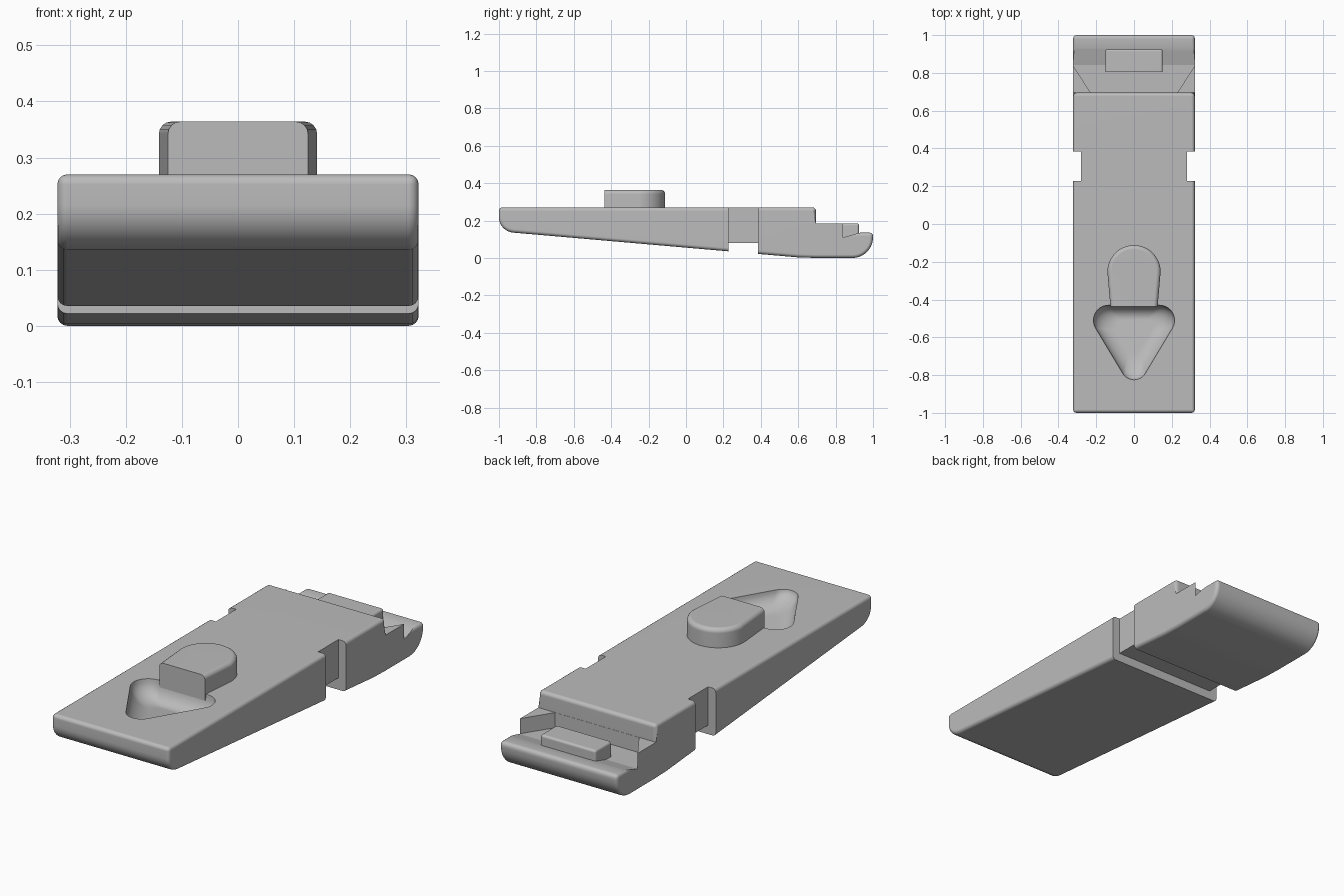
import bpy, bmesh, math
from mathutils import Vector

if "Cube" in bpy.data.objects:
    bpy.data.objects.remove(bpy.data.objects["Cube"], do_unlink=True)

HALF = 0.322   # half width of the body
TOP = 0.27     # height of the deck

grey = bpy.data.materials.new("plain grey")
grey.use_nodes = True
grey.diffuse_color = (0.5, 0.5, 0.5, 1)
grey.node_tree.nodes["Principled BSDF"].inputs["Base Color"].default_value = (0.5, 0.5, 0.5, 1)


def loft(name, rings, bevel=0.0, rule=None):
    """Closed solid through rings of points; convex sharp edges passing the rule are rounded."""
    bm = bmesh.new()
    loops = [[bm.verts.new(p) for p in ring] for ring in rings]
    bm.faces.new(loops[0])
    bm.faces.new(loops[-1])
    n = len(loops[0])
    for a, b in zip(loops, loops[1:]):
        for i in range(n):
            j = (i + 1) % n
            bm.faces.new((a[i], a[j], b[j], b[i]))
    bmesh.ops.recalc_face_normals(bm, faces=bm.faces)
    if bevel:
        edges = [e for e in bm.edges
                 if e.calc_face_angle_signed(0) > math.radians(35)
                 and (rule is None or rule((e.verts[0].co + e.verts[1].co) / 2))]
        bmesh.ops.bevel(bm, geom=edges, offset=bevel, segments=4, profile=0.5,
                        affect='EDGES', clamp_overlap=True)
    mesh = bpy.data.meshes.new(name)
    bm.to_mesh(mesh)
    bm.free()
    mesh.materials.append(grey)
    ob = bpy.data.objects.new(name, mesh)
    bpy.context.collection.objects.link(ob)
    return ob


def upright(name, plan, low, high, **kw):
    return loft(name, [[(x, y, z) for x, y in plan] for z in (low, high)], **kw)


def rect(x0, x1, y0, y1):
    return [(x0, y0), (x1, y0), (x1, y1), (x0, y1)]


def cut(target, cutter):
    mod = target.modifiers.new("cut", 'BOOLEAN')
    mod.operation = 'DIFFERENCE'
    mod.solver = 'EXACT'
    mod.object = cutter
    bpy.context.view_layer.objects.active = target
    bpy.ops.object.modifier_apply(modifier=mod.name)
    bpy.data.objects.remove(cutter, do_unlink=True)


def arc(cx, cy, rx, ry, start, end, steps):
    angles = [math.radians(start + (end - start) * i / steps) for i in range(steps + 1)]
    return [(cx + rx * math.cos(a), cy + ry * math.sin(a)) for a in angles]


# Wedge-shaped body: side profile with rounded nose and tail
profile = [(-1, TOP)]
profile += arc(-0.915, 0.215, 0.085, 0.08, 180, 265, 8)
profile += [(0.6, 0.003), (0.7, 0)]
profile += arc(0.89, 0.11, 0.11, 0.11, 270, 360, 10)
profile += [(1, 0.135), (0.93, 0.135), (0.84, 0.11), (0.84, 0.185), (0.695, 0.185), (0.695, TOP)]
body = loft("body", [[(x, y, z) for y, z in profile] for x in (-HALF, HALF)], bevel=0.018,
            rule=lambda c: not (0.7 < c.y < 0.95 and c.z > 0.08))

# Pocket in the tail, leaving a slanted wedge at each side
pocket = [(-0.23, 0.696), (0.23, 0.696), (HALF + 0.003, 0.843), (-HALF - 0.003, 0.843)]
cut(body, upright("pocket_cutter", pocket, 0.11, 0.25))

# Slot around the sides and underside
for x0, x1, z1 in ((0.28, 0.4, 0.4), (-0.4, -0.28, 0.4), (-0.4, 0.4, 0.08)):
    cut(body, upright("slot_cutter", rect(x0, x1, 0.227, 0.385), -0.1, z1))

# Rounded triangular finger dimple, deepest at the back
triangle = (arc(0.135, -0.51, 0.08, 0.08, -30, 90, 10)
            + arc(-0.135, -0.51, 0.08, 0.08, 90, 210, 10)
            + arc(0, -0.755, 0.07, 0.07, 210, 330, 10))
rings = [[(x, y, TOP + 0.02) for x, y in triangle]]
centre = Vector((0, -0.57))
for i in range(9):
    a = math.pi / 2 * i / 8
    size = 0.45 + 0.55 * math.cos(a)
    ring = []
    for p in triangle:
        q = centre + (Vector(p) - centre) * size
        depth = 0.085 + 0.12 * (q.y - centre.y)
        ring.append((q.x, q.y, TOP - depth * math.sin(a)))
    rings.append(ring)
cut(body, loft("dimple_cutter", rings))

# Thumb knob with a flat front and a round back
knob_plan = [(-0.125, -0.437), (0.125, -0.437)] + arc(0, -0.253, 0.141, 0.141, 0, 180, 24)
knob = upright("thumb_knob", knob_plan, 0.24, 0.364, bevel=0.022,
               rule=lambda c: c.z > 0.36 and c.y > -0.43)

# Catch bar standing in the tail pocket
bar = upright("catch_bar", rect(-0.152, 0.152, 0.805, 0.925), 0.09, 0.185, bevel=0.012,
              rule=lambda c: c.z > 0.1 and c.y > 0.81)

# Smooth rounded edges, keep the creases
bpy.ops.object.select_all(action='DESELECT')
for ob in (body, knob, bar):
    ob.select_set(True)
bpy.context.view_layer.objects.active = body
bpy.ops.object.shade_smooth_by_angle(angle=math.radians(32))
for ob in (body, knob, bar):
    ob.modifiers.new("even_normals", 'WEIGHTED_NORMAL').keep_sharp = True
